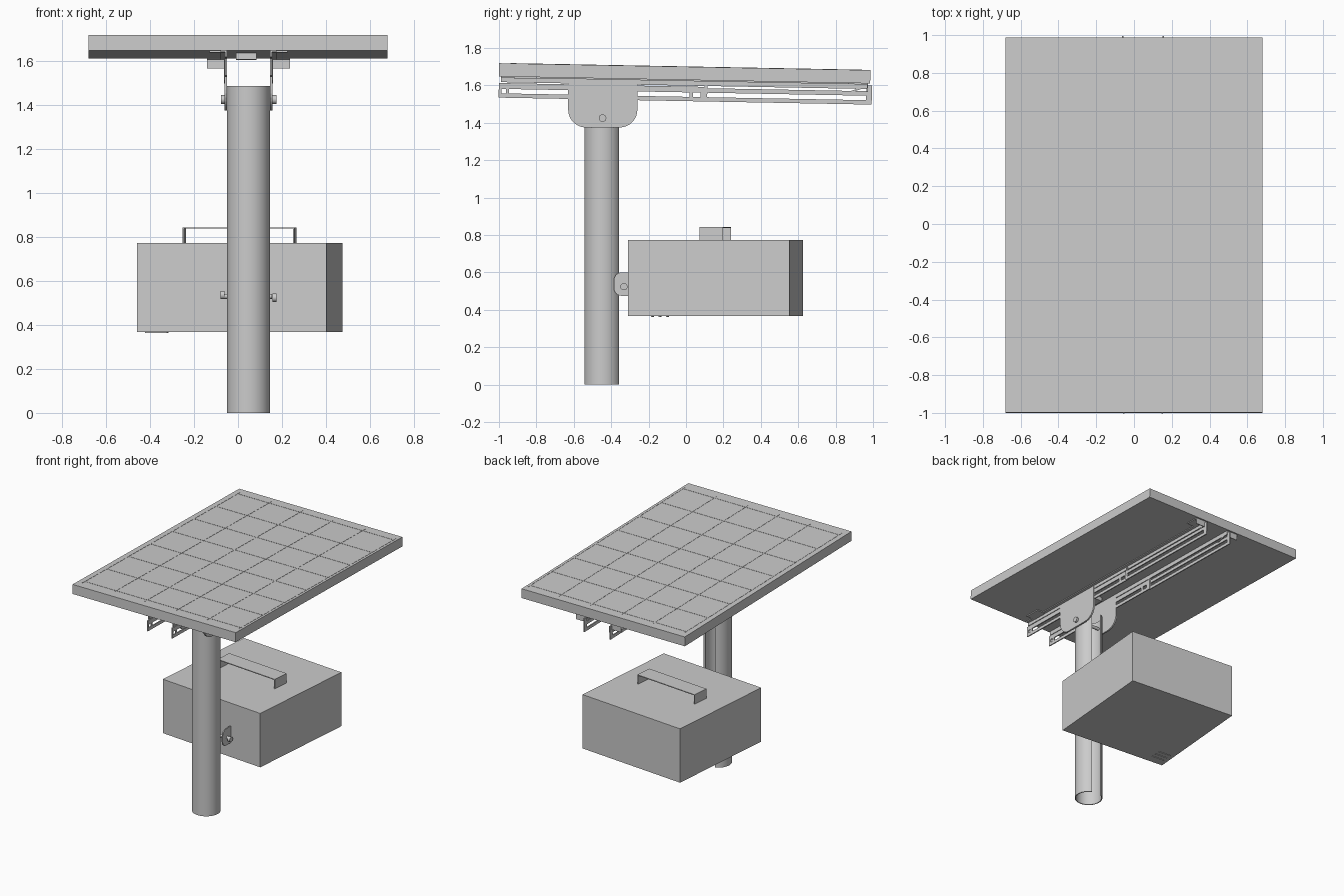
import bpy, bmesh, math
from mathutils import Matrix, Vector

cube = bpy.data.objects.get("Cube")
if cube:
    bpy.data.objects.remove(cube)

gray = bpy.data.materials.new("light gray metal")
gray.use_nodes = True
gray.diffuse_color = (0.6, 0.6, 0.6, 1)
gray.node_tree.nodes["Principled BSDF"].inputs["Base Color"].default_value = (0.6, 0.6, 0.6, 1)

POLE = Vector((0.048, -0.446, 0))
TILT = Matrix.Translation((0, 0, 1.629)) @ Matrix.Rotation(math.radians(-1.07), 4, "X")
TURN = Matrix.Translation((0.0075, 0.157, 0)) @ Matrix.Rotation(math.radians(-4.8), 4, "Z")
FLAT = Matrix.Identity(4)


def finish(name, bm, frame=FLAT, smooth=False):
    bmesh.ops.recalc_face_normals(bm, faces=bm.faces)
    bm.transform(frame)
    mesh = bpy.data.meshes.new(name)
    bm.to_mesh(mesh)
    bm.free()
    mesh.materials.append(gray)
    obj = bpy.data.objects.new(name, mesh)
    bpy.context.collection.objects.link(obj)
    if smooth:
        bpy.ops.object.select_all(action="DESELECT")
        obj.select_set(True)
        bpy.context.view_layer.objects.active = obj
        bpy.ops.object.shade_smooth_by_angle(angle=math.radians(35))
    return obj


def add_box(bm, x, y, z):
    size = Matrix.Diagonal((x[1] - x[0], y[1] - y[0], z[1] - z[0], 1))
    mid = Matrix.Translation((sum(x) / 2, sum(y) / 2, sum(z) / 2))
    bmesh.ops.create_cube(bm, size=1, matrix=mid @ size)


def boxes(name, parts, frame=FLAT):
    bm = bmesh.new()
    for part in parts:
        add_box(bm, *part)
    return finish(name, bm, frame)


def extrude(name, points, step, frame=FLAT, smooth=False):
    bm = bmesh.new()
    face = bm.faces.new([bm.verts.new(p) for p in points])
    new = bmesh.ops.extrude_face_region(bm, geom=[face])["geom"]
    bmesh.ops.translate(bm, vec=step, verts=[v for v in new if isinstance(v, bmesh.types.BMVert)])
    return finish(name, bm, frame, smooth)


def rod(name, x, y, z, radius, frame=FLAT):
    bm = bmesh.new()
    place = Matrix.Translation((sum(x) / 2, y, z)) @ Matrix.Rotation(math.pi / 2, 4, "Y")
    bmesh.ops.create_cone(bm, cap_ends=True, segments=24, radius1=radius, radius2=radius,
                          depth=x[1] - x[0], matrix=place)
    return finish(name, bm, frame, True)


def arc(cy, cz, radius, start, end, steps=8):
    angles = [math.radians(start + (end - start) * i / steps) for i in range(steps + 1)]
    return [(cy + radius * math.cos(a), cz + radius * math.sin(a)) for a in angles]


# Open-seam tubular post
outer = arc(POLE.x, POLE.y, 0.098, 115, 425, 48)
inner = arc(POLE.x, POLE.y, 0.091, 425, 115, 48)
extrude("post", [(x, y, 0) for x, y in outer + inner], (0, 0, 1.487), smooth=True)

# Solar panel with raised cell seams
boxes("panel", [((-0.68, 0.68), (-1, 0.985), (0, 0.071))], TILT)
top = (0.07, 0.0725)
seams = [((x - 0.002, x + 0.002), (-0.94, 0.94), top)
         for x in [-0.64 + 0.26 * i for i in range(6)]]
seams += [((-0.64, 0.66), (y - 0.002, y + 0.002), top)
          for y in [-0.91 + 0.26 * i for i in range(8)]]
boxes("cell_seams", seams, TILT)

# Slotted rails, panel angles and pivot plates on both sides of the post
for side, out in (("right", -1), ("left", 1)):
    face = POLE.x + out * 0.098

    def span(near, far):
        return tuple(sorted((face + out * near, face + out * far)))

    web = span(0, 0.008)
    boxes(side + "_panel_angle", [
        (web, (-0.99, 0.97), (-0.03, 0)),
        (span(0, 0.03), (-0.99, 0.97), (-0.006, 0))], TILT)
    boxes(side + "_front_rail", [
        (web, (-1, 0.11), (-0.066, -0.035)),
        (web, (-1, 0.11), (-0.113, -0.09)),
        (web, (-1, -0.985), (-0.1, -0.05)),
        (web, (-0.96, -0.945), (-0.1, -0.05)),
        (web, (0.02, 0.04), (-0.1, -0.05)),
        (web, (0.08, 0.11), (-0.1, -0.05))], TILT)
    rear = span(0.006, 0.014)
    boxes(side + "_rear_rail", [
        (rear, (0.11, 0.99), (-0.066, -0.042)),
        (rear, (0.11, 0.99), (-0.113, -0.09)),
        (rear, (0.965, 0.995), (-0.113, -0.012)),
        (span(0, 0.014), (0.1, 0.115), (-0.113, -0.01))], TILT)

    # Rear hinge tab with gusset
    boxes(side + "_rear_tab", [
        (span(0.008, 0.09), (0.967, 0.973), (-0.045, 0)),
        (span(0.008, 0.09), (0.87, 0.973), (-0.006, 0))], TILT)
    extrude(side + "_gusset", [(face, 0.86, -0.05), (face, 0.97, -0.012), (face, 0.97, -0.02),
                               (face, 0.88, -0.05)], (out * 0.006, 0, 0), TILT)
    boxes(side + "_front_tab", [(span(0, 0.08), (-0.92, -0.8), (-0.008, 0))], TILT)

    # Pivot plate with rounded lower corners
    low, r = 1.375, 0.095
    outline = [(-0.26, 1.625), (-0.63, 1.625)]
    outline += arc(-0.63 + r, low + r, r, 180, 270) + arc(-0.26 - r, low + r, r, 270, 360)
    extrude(side + "_pivot_plate", [(face, y, z) for y, z in outline], (out * 0.012, 0, 0))
    rod(side + "_pivot_head", span(0.01, 0.028), POLE.y, 1.425, 0.02)

    # Clamp ear for the box
    ear = [(-0.27, 0.6), (-0.345, 0.6)] + arc(-0.345, 0.56, 0.04, 90, 180, 6)
    ear += arc(-0.345, 0.515, 0.04, 180, 270, 6) + [(-0.27, 0.475)]
    extrude(side + "_clamp_ear", [(face - out * 0.012, y, z) for y, z in ear], (out * 0.008, 0, 0))
    rod(side + "_clamp_head", span(0.012, 0.03), -0.332, 0.53 - out * 0.006, 0.019)

# Bolts and the block between the rails
rod("pivot_bolt", (-0.07, 0.165), POLE.y, 1.425, 0.012)
rod("clamp_bolt", (-0.08, 0.155), -0.332, 0.53, 0.011)
boxes("center_block", [((-0.01, 0.085), (-0.46, -0.365), (-0.03, 0))], TILT)

# Equipment box with clamp plate, strap handle and bottom vents
half = 0.433
boxes("equipment_box", [((-half, half), (-half, half), (0.367, 0.773))], TURN)
boxes("handle", [((-0.255, 0.255), (-0.063, 0.063), (0.838, 0.844)),
                 ((-0.255, -0.249), (-0.063, 0.063), (0.77, 0.844)),
                 ((0.249, 0.255), (-0.063, 0.063), (0.77, 0.844))], TURN)
boxes("bottom_vents", [((-0.4, -0.3), (y, y + 0.008), (0.363, 0.368))
                       for y in (-0.37, -0.33, -0.29)], TURN)
